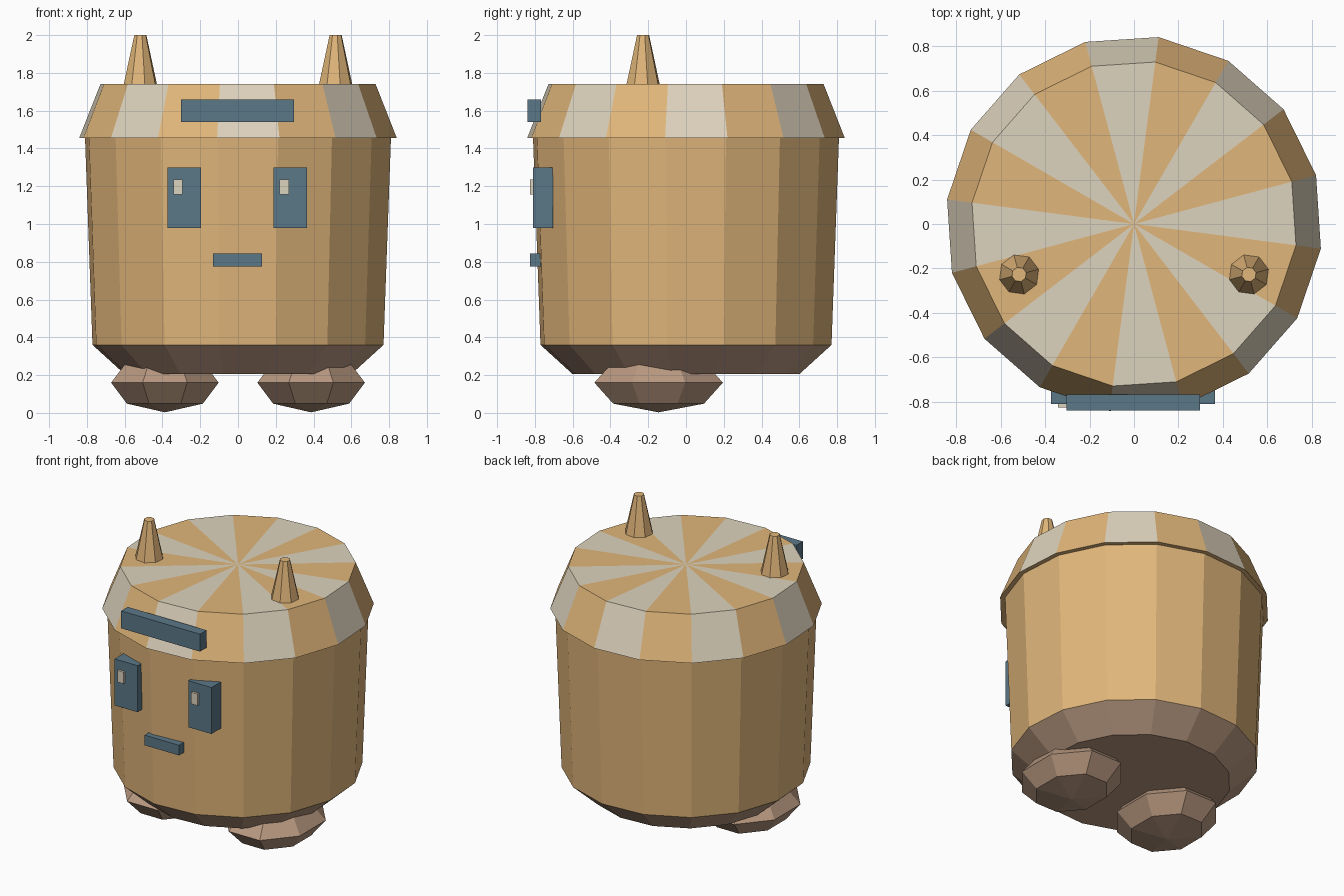
import bpy, bmesh, math
from mathutils import Matrix

cube = bpy.data.objects.get("Cube")
if cube:
    bpy.data.objects.remove(cube, do_unlink=True)


def material(name, rgb):
    # rgb is given as 0-255 sRGB and converted to linear
    lin = [(c / 255 / 12.92) if c < 11 else ((c / 255 + 0.055) / 1.055) ** 2.4 for c in rgb]
    mat = bpy.data.materials.new(name)
    mat.use_nodes = True
    mat.diffuse_color = (*lin, 1)
    bsdf = mat.node_tree.nodes["Principled BSDF"]
    bsdf.inputs["Base Color"].default_value = (*lin, 1)
    bsdf.inputs["Roughness"].default_value = 0.8
    return mat


ORANGE = material("warm_tan", (225, 182, 122))
CREAM = material("cream", (222, 211, 189))
BROWN = material("dusty_brown", (184, 152, 128))
BLUE = material("slate_blue", (91, 119, 135))
TURN = math.radians(15)


def finish(name, bm, mats, location=(0, 0, 0)):
    bmesh.ops.recalc_face_normals(bm, faces=bm.faces)
    mesh = bpy.data.meshes.new(name)
    bm.to_mesh(mesh)
    bm.free()
    for mat in mats:
        mesh.materials.append(mat)
    obj = bpy.data.objects.new(name, mesh)
    obj.location = location
    bpy.context.collection.objects.link(obj)
    return obj


def lathe(name, profile, sides, mats, rule=None, location=(0, 0, 0), fan_top=False):
    """Stack of polygon rings; rule(side, level) picks the material slot."""
    bm = bmesh.new()
    rings = []
    for r, z in profile:
        angles = [TURN + math.tau * i / sides for i in range(sides)]
        rings.append([bm.verts.new((r * math.cos(a), r * math.sin(a), z)) for a in angles])
    bm.faces.new(rings[0])
    tip = bm.verts.new((0, 0, profile[-1][1])) if fan_top else None
    for i in range(sides):
        j = (i + 1) % sides
        for level, (low, high) in enumerate(zip(rings, rings[1:])):
            f = bm.faces.new((low[i], low[j], high[j], high[i]))
            f.material_index = rule(i, level) if rule else 0
        if fan_top:
            f = bm.faces.new((rings[-1][i], rings[-1][j], tip))
            f.material_index = rule(i, len(rings)) if rule else 0
    if not fan_top:
        bm.faces.new(rings[-1])
    return finish(name, bm, mats, location)


def box(name, x, y, z, mat):
    bm = bmesh.new()
    size = [b - a for a, b in (x, y, z)]
    bmesh.ops.create_cube(bm, size=1, matrix=Matrix.Diagonal((*size, 1)))
    return finish(name, bm, [mat], [(a + b) / 2 for a, b in (x, y, z)])


# Barrel body, chamfered base and striped lid
lathe("body", [(0.777, 0.36), (0.817, 1.46)], 16, [ORANGE])
lathe("base", [(0.605, 0.205), (0.777, 0.36)], 16, [BROWN])
lathe("lid", [(0.848, 1.455), (0.735, 1.74)], 16, [ORANGE, CREAM],
      rule=lambda side, level: (side + 1) % 2, fan_top=True)
# Side 0 starts at 15 degrees; cream sits on the odd sides
lid = bpy.data.objects["lid"]
for face in lid.data.polygons:
    if face.normal.z < -0.9:
        face.material_index = 0
    else:
        angle = math.atan2(face.center.y, face.center.x) - TURN
        face.material_index = int(angle % math.tau / (math.tau / 16)) % 2

# Horns, feet and eyes on both sides
for side, s in (("right", -1), ("left", 1)):
    lathe(side + "_horn", [(0.092, 1.735), (0.033, 2.0)], 8, [ORANGE],
          location=(s * 0.517, -0.227, 0))

    bm = bmesh.new()
    bmesh.ops.create_uvsphere(bm, u_segments=8, v_segments=4, radius=1,
                              matrix=Matrix.Diagonal((0.308, 0.368, 0.157, 1))
                              @ Matrix.Rotation(math.pi / 8, 4, "Z"))
    finish(side + "_foot", bm, [BROWN], (s * 0.387, -0.145, 0.16))

    ex = s * 0.281 - 0.004
    box(side + "_eye", (ex - 0.088, ex + 0.088), (-0.81, -0.705), (0.98, 1.3), BLUE)
    box(side + "_eye_glint", (ex - 0.056, ex - 0.008), (-0.825, -0.8), (1.155, 1.235), CREAM)

# Mouth and brow bar
box("mouth", (-0.133, 0.128), (-0.825, -0.77), (0.775, 0.845), BLUE)
box("brow_bar", (-0.303, 0.297), (-0.838, -0.767), (1.54, 1.66), BLUE)
